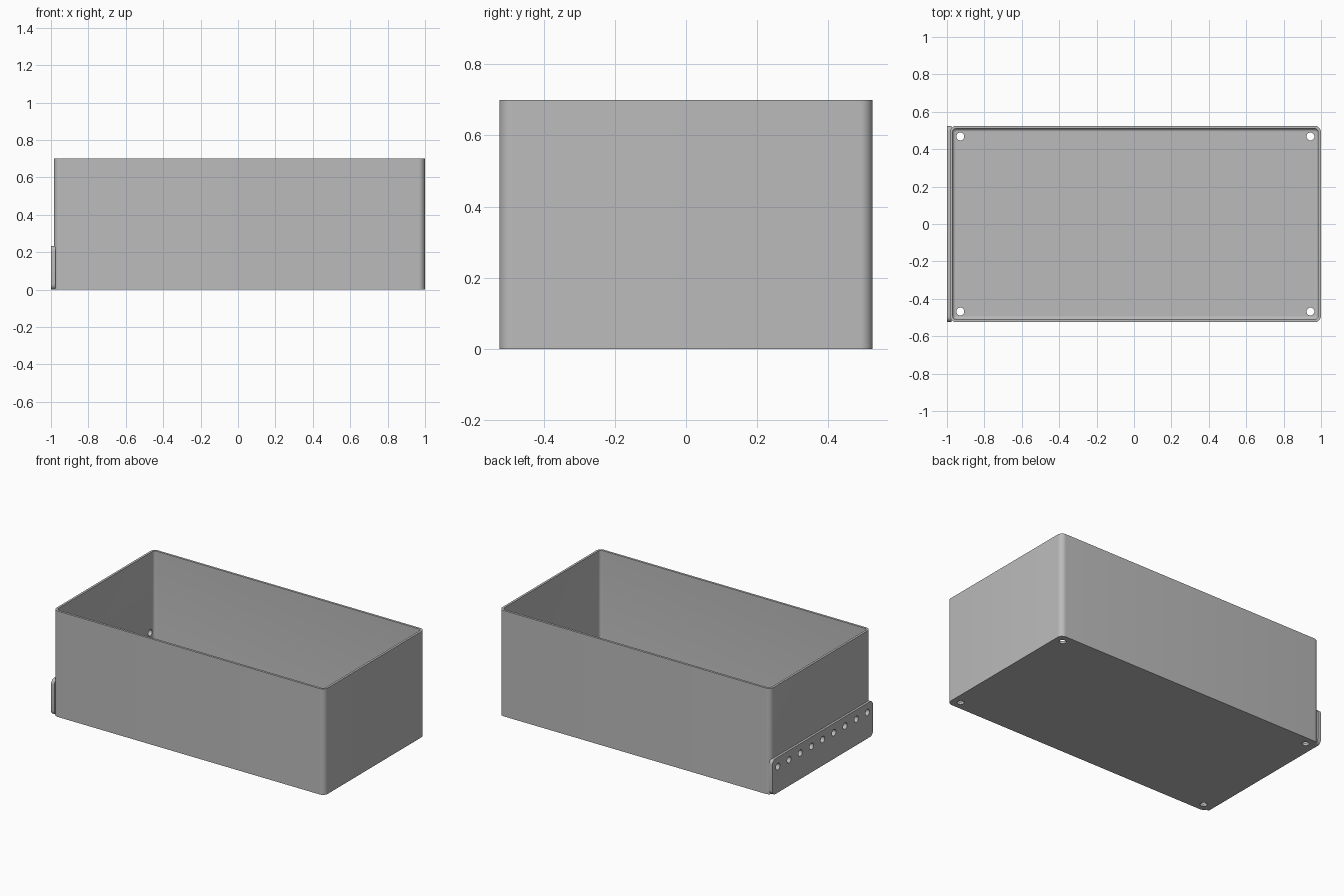
import bpy, bmesh, math
from mathutils import Matrix, Vector

if "Cube" in bpy.data.objects:
    bpy.data.objects.remove(bpy.data.objects["Cube"], do_unlink=True)

X0, X1, HALF_Y, HEIGHT = -0.985, 1.0, 0.525, 0.7   # tray extents
WALL, CORNER, FILLET, FLOOR = 0.015, 0.035, 0.016, 0.016
PITCH, HOLE_Z = 0.117, 0.172
MID_X = (X0 + X1) / 2

grey = bpy.data.materials.new("plain grey")
grey.use_nodes = True
colour = (0.5, 0.5, 0.5, 1)
grey.diffuse_color = colour
grey.node_tree.nodes["Principled BSDF"].inputs["Base Color"].default_value = colour


def rounded_rect(hx, hy, r, steps=8):
    """Outline of a rounded rectangle, counter-clockwise."""
    pts = []
    for q, (sx, sy) in enumerate([(1, 1), (-1, 1), (-1, -1), (1, -1)]):
        for i in range(steps + 1):
            a = math.pi / 2 * (q + i / steps)
            pts.append((sx * (hx - r) + r * math.cos(a), sy * (hy - r) + r * math.sin(a)))
    return pts


def loft(name, sections, matrix):
    """Join stacked (outline, height) sections and cap both ends."""
    bm = bmesh.new()
    rings = [[bm.verts.new((x, y, z)) for x, y in pts] for pts, z in sections]
    for a, b in zip(rings, rings[1:]):
        for i in range(len(a)):
            j = (i + 1) % len(a)
            bm.faces.new((a[i], a[j], b[j], b[i]))
    bm.faces.new(rings[0][::-1])
    bm.faces.new(rings[-1])
    bmesh.ops.transform(bm, matrix=matrix, verts=bm.verts)
    bmesh.ops.recalc_face_normals(bm, faces=bm.faces)
    mesh = bpy.data.meshes.new(name)
    bm.to_mesh(mesh)
    bm.free()
    mesh.materials.append(grey)
    ob = bpy.data.objects.new(name, mesh)
    bpy.context.collection.objects.link(ob)
    return ob


def cutter(name, places, axis_matrix, profile):
    """Separate turned pins, each a list of (radius, height) rings."""
    bm = bmesh.new()
    for p in places:
        for (r1, h1), (r2, h2) in zip(profile, profile[1:]):
            m = Matrix.Translation(p) @ axis_matrix @ Matrix.Translation((0, 0, (h1 + h2) / 2))
            bmesh.ops.create_cone(bm, cap_ends=True, segments=32, radius1=r1, radius2=r2,
                                  depth=h2 - h1, matrix=m)
    mesh = bpy.data.meshes.new(name)
    bm.to_mesh(mesh)
    bm.free()
    ob = bpy.data.objects.new(name, mesh)
    bpy.context.collection.objects.link(ob)
    ob.hide_render = True
    return ob


def cut(ob, tool):
    bpy.context.view_layer.objects.active = ob
    mod = ob.modifiers.new("holes", 'BOOLEAN')
    mod.operation, mod.solver, mod.object = 'DIFFERENCE', 'EXACT', tool
    bpy.ops.object.modifier_apply(modifier=mod.name)


# Open tray: outside, rim, inside, filleted floor
hx = (X1 - X0) / 2


def tray_section(inset, z):
    return rounded_rect(hx - inset, HALF_Y - inset, CORNER - inset), z


sections = [tray_section(0, 0), tray_section(0, HEIGHT), tray_section(WALL, HEIGHT)]
for i in range(7):
    a = math.pi / 2 * i / 6
    sections.append(tray_section(WALL + FILLET * (1 - math.cos(a)),
                                 FLOOR + FILLET * (1 - math.sin(a))))
tray = loft("tray", sections, Matrix.Translation((MID_X, 0, 0)))

# Mounting strip on the right-hand end
outline = rounded_rect(0.117, HALF_Y, 0.03)
strip = loft("mounting_strip", [(outline, -1.0), (outline, -0.976)],
             Matrix(((0, 0, 1, 0), (0, 1, 0, 0), (1, 0, 0, 0.117), (0, 0, 0, 1))))

# Row of nine holes through strip and end wall
row = [Vector((X0, PITCH * i, HOLE_Z)) for i in range(-4, 5)]
pins = cutter("row_cutter", row, Matrix.Rotation(math.pi / 2, 4, 'Y'), [(0.021, -0.05), (0.021, 0.05)])
cut(tray, pins)
cut(strip, pins)

# Screw holes in the floor corners
corners = [Vector((MID_X + sx * 8 * PITCH, sy * 4 * PITCH, 0)) for sx in (-1, 1) for sy in (-1, 1)]
screws = cutter("screw_cutter", corners, Matrix(), [(0.021, -0.05), (0.021, 0.05)])
cut(tray, screws)

for tool in (pins, screws):
    bpy.data.objects.remove(tool, do_unlink=True)

bpy.ops.object.select_all(action='DESELECT')
for ob in (tray, strip):
    ob.select_set(True)
bpy.context.view_layer.objects.active = tray
bpy.ops.object.shade_smooth_by_angle(angle=math.radians(35))
